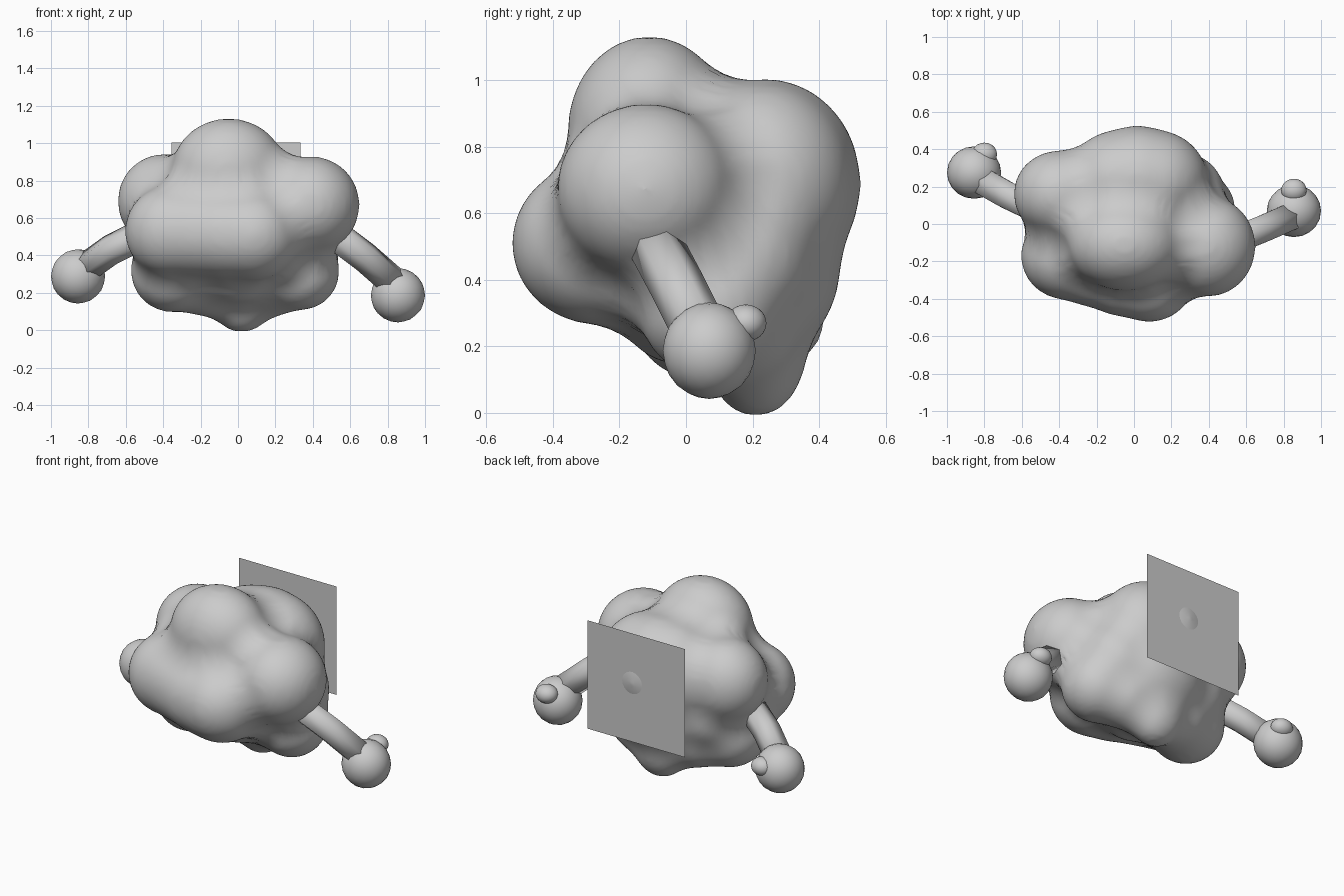
import bpy, bmesh
from mathutils import Vector, Matrix

if "Cube" in bpy.data.objects:
    bpy.data.objects.remove(bpy.data.objects["Cube"])


def add_object(name, bm):
    mesh = bpy.data.meshes.new(name)
    bm.to_mesh(mesh)
    bm.free()
    for p in mesh.polygons:
        p.use_smooth = True
    ob = bpy.data.objects.new(name, mesh)
    bpy.context.collection.objects.link(ob)
    return ob


def add_ball(bm, centre, radii, detail=4):
    m = Matrix.Translation(centre) @ Matrix.Diagonal((*radii, 1))
    bmesh.ops.create_icosphere(bm, subdivisions=detail, radius=1, matrix=m)


# Cloud body: overlapping puffs melted into one skin
puffs = [
    ((0.00, 0.02, 0.56), (0.42, 0.34, 0.38)),     # core
    ((-0.05, -0.11, 0.85), (0.31, 0.25, 0.288)),  # top
    ((-0.06, 0.23, 0.69), (0.31, 0.28, 0.31)),    # back
    ((0.02, 0.24, 0.69), (0.30, 0.29, 0.32)),
    ((0.10, 0.23, 0.69), (0.30, 0.28, 0.31)),
    ((0.03, 0.24, 0.46), (0.32, 0.23, 0.30)),     # lower back
    ((-0.26, 0.15, 0.47), (0.25, 0.23, 0.25)),
    ((0.25, 0.16, 0.47), (0.24, 0.23, 0.25)),
    ((0.02, 0.21, 0.20), (0.19, 0.16, 0.22)),     # bottom tip
    ((0.39, -0.12, 0.67), (0.265, 0.275, 0.265)), # right
    ((-0.39, 0.16, 0.69), (0.26, 0.24, 0.26)),    # left
    ((-0.36, -0.17, 0.53), (0.25, 0.24, 0.25)),   # front
    ((-0.21, -0.20, 0.525), (0.25, 0.25, 0.25)),
    ((-0.06, -0.24, 0.515), (0.25, 0.26, 0.25)),
    ((0.08, -0.265, 0.51), (0.26, 0.265, 0.25)),
    ((0.00, -0.02, 0.36), (0.26, 0.20, 0.22)),    # underside
    ((0.33, 0.07, 0.32), (0.22, 0.22, 0.22)),     # lower right
    ((0.19, 0.15, 0.28), (0.20, 0.20, 0.21)),
    ((-0.35, 0.05, 0.32), (0.23, 0.23, 0.23)),    # lower left
    ((-0.18, 0.13, 0.29), (0.22, 0.21, 0.22)),
]
bm = bmesh.new()
for centre, radii in puffs:
    add_ball(bm, centre, radii)
body = add_object("cloud_body", bm)

# Swelling, remeshing and shrinking again rounds the creases between puffs
for swell, rounds in ((0.10, 16), (-0.10, 8)):
    remesh = body.modifiers.new("melt", "REMESH")
    remesh.mode = "VOXEL"
    remesh.voxel_size = 0.025
    remesh.use_smooth_shade = True
    soften = body.modifiers.new("soften", "SMOOTH")
    soften.factor = 0.5
    soften.iterations = rounds
    puff = body.modifiers.new("swell", "DISPLACE")
    puff.mid_level = 0
    puff.strength = swell
last = body.modifiers.new("final_soften", "SMOOTH")
last.factor = 0.5
last.iterations = 8


# Arms: six-sided tubes with a slight bend
def add_arm(name, path, radius=0.083, sides=6):
    bm = bmesh.new()
    direction = (Vector(path[-1]) - Vector(path[0])).normalized()
    turn = direction.to_track_quat("Z", "Y").to_matrix().to_4x4()
    rings = []
    for point in path:
        m = Matrix.Translation(point) @ turn
        rings.append(bmesh.ops.create_circle(bm, segments=sides, radius=radius, matrix=m)["verts"])
    for a, b in zip(rings, rings[1:]):
        for i in range(sides):
            j = (i + 1) % sides
            bm.faces.new((a[i], a[j], b[j], b[i]))
    bm.faces.new(rings[0])
    bm.faces.new(rings[-1])
    bmesh.ops.recalc_face_normals(bm, faces=bm.faces)
    add_object(name, bm)


add_arm("right_arm", [(0.48, -0.11, 0.54), (0.68, -0.03, 0.39), (0.84, 0.04, 0.25)])
add_arm("left_arm", [(-0.48, 0.06, 0.53), (-0.68, 0.155, 0.43), (-0.82, 0.235, 0.33)])

# Hands with small thumbs
hands = {
    "right": ((0.855, 0.07, 0.187), (0.855, 0.18, 0.27)),
    "left": ((-0.855, 0.275, 0.288), (-0.80, 0.373, 0.325)),
}
for side, (palm, thumb) in hands.items():
    bm = bmesh.new()
    add_ball(bm, palm, (0.145, 0.14, 0.145), 3)
    add_object(side + "_hand", bm)
    bm = bmesh.new()
    add_ball(bm, thumb, (0.068, 0.062, 0.056), 3)
    add_object(side + "_thumb", bm)

# Flat square panel standing at the back
bm = bmesh.new()
bm.faces.new([bm.verts.new((x, 0.515, z)) for x, z in
              ((0.335, 0.315), (-0.355, 0.315), (-0.355, 1.005), (0.335, 1.005))])
add_object("back_panel", bm)
